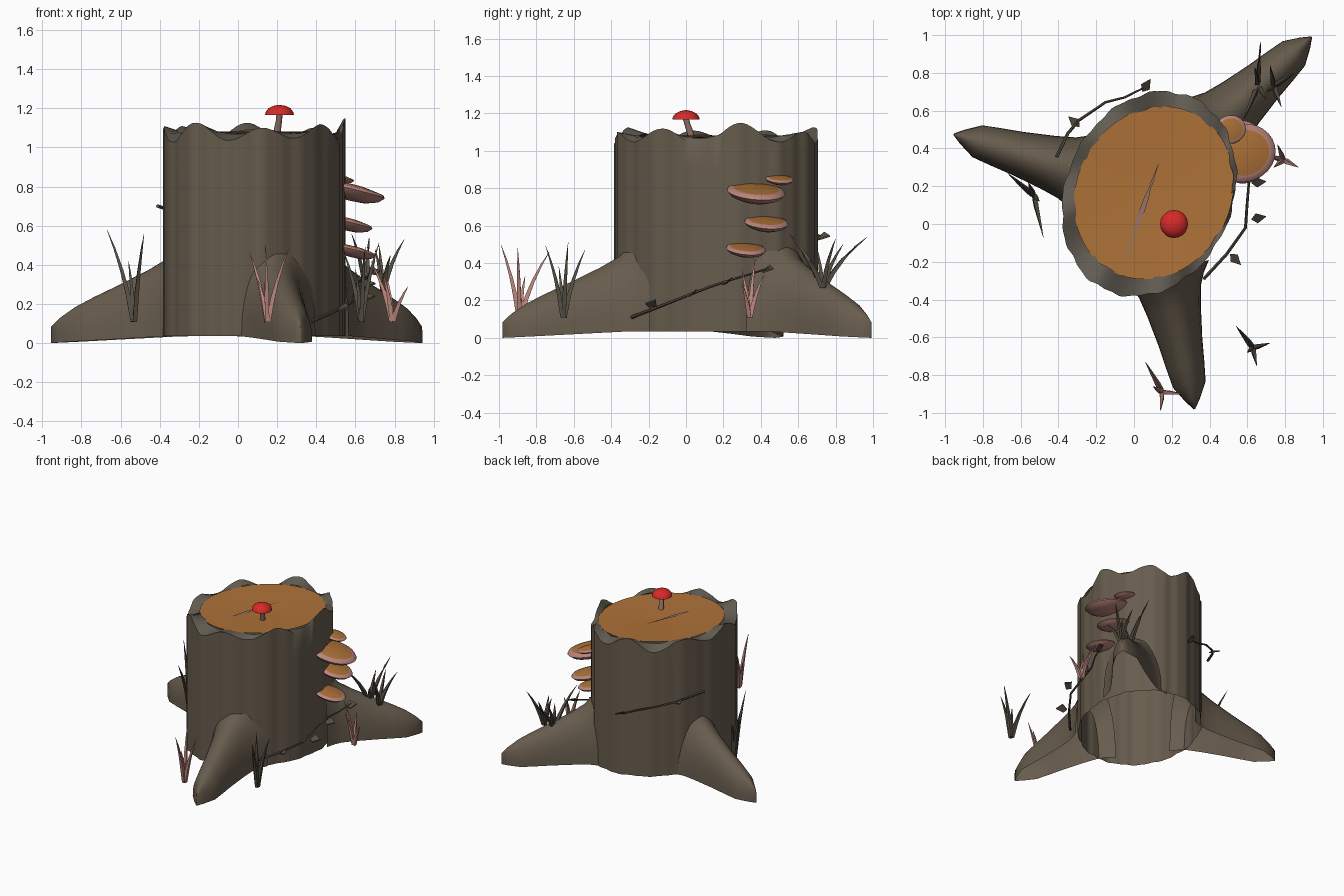
import bpy, bmesh, math, random
from mathutils import Vector, Matrix

if "Cube" in bpy.data.objects:
    bpy.data.objects.remove(bpy.data.objects["Cube"])

random.seed(4)


def mat(name, r, g, b):
    m = bpy.data.materials.new(name)
    m.diffuse_color = [((c / 255 + 0.055) / 1.055) ** 2.4 for c in (r, g, b)] + [1]
    m.use_nodes = True
    m.node_tree.nodes["Principled BSDF"].inputs["Base Color"].default_value = m.diffuse_color
    return m


BARK = mat("bark brown", 103, 92, 77)
RIM = mat("rim grey brown", 98, 93, 83)
WOOD = mat("cut wood orange", 174, 114, 56)
PINK = mat("dusty pink", 186, 134, 124)
RED = mat("mushroom red", 214, 42, 40)
DARK = mat("dry leaf", 84, 78, 67)
STEM = mat("stem tan", 150, 116, 104)


def finish(bm, name, mats, angle=45, recalc=True):
    if recalc:
        bmesh.ops.recalc_face_normals(bm, faces=bm.faces[:])
    me = bpy.data.meshes.new(name)
    bm.to_mesh(me)
    bm.free()
    for m in mats:
        me.materials.append(m)
    ob = bpy.data.objects.new(name, me)
    bpy.context.collection.objects.link(ob)
    bpy.ops.object.select_all(action='DESELECT')
    bpy.context.view_layer.objects.active = ob
    ob.select_set(True)
    bpy.ops.object.shade_smooth_by_angle(angle=math.radians(angle))
    return ob


def loft(bm, rings, closed=True, mat_of=lambda i: 0):
    """Bridge successive rings of points; returns the vertex rings."""
    vs = [[bm.verts.new(p) for p in r] for r in rings]
    n = len(rings[0])
    for i in range(len(vs) - 1):
        for j in range(n if closed else n - 1):
            k = (j + 1) % n
            f = bm.faces.new((vs[i][j], vs[i][k], vs[i + 1][k], vs[i + 1][j]))
            f.material_index = mat_of(i)
    return vs


def tube(bm, path, radii, sides=6):
    path = [Vector(p) for p in path]
    rings = []
    for i, p in enumerate(path):
        d = (path[min(i + 1, len(path) - 1)] - path[max(i - 1, 0)]).normalized()
        a = d.orthogonal().normalized()
        b = d.cross(a)
        rings.append([p + radii[i] * (a * math.cos(t) + b * math.sin(t))
                      for t in [2 * math.pi * k / sides for k in range(sides)]])
    vs = loft(bm, rings)
    bm.faces.new(vs[0])
    bm.faces.new(vs[-1])


# Trunk: leaning ellipse with bark ripples and a wavy broken lip
N = 128
TS = [2 * math.pi * i / N for i in range(N)]


def wall(t, z):
    k = 1 + 0.010 * math.sin(13 * t + 1) + 0.006 * math.sin(29 * t)
    return Vector((0.08 + 0.462 * k * math.cos(t), 0.16 + 0.542 * k * math.sin(t + 0.17), z))


def lip(t):
    spike = 0.035 * max(0, math.cos(t)) ** 40
    return 1.075 + 0.038 * math.sin(8 * t + 0.9) + 0.014 * math.sin(5 * t) + spike


def inner(t, s, z):
    return Vector((0.105 + 0.418 * s * math.cos(t), 0.165 + 0.452 * s * math.sin(t + 0.12), z))


bm = bmesh.new()
rings = [[wall(t, z) for t in TS] for z in (0.035, 0.3, 0.6, 0.9)]
rings.append([wall(t, lip(t)) for t in TS])
rings.append([inner(t, 1 + 0.012 * math.sin(21 * t), 1.078 + 0.25 * (lip(t) - 1.075)) for t in TS])
loft(bm, rings, mat_of=lambda i: 1 if i == 4 else 0)
finish(bm, "trunk", [BARK, RIM])

# Cut wood top
bm = bmesh.new()
vs = loft(bm, [[inner(t, s, z) for t in TS] for s, z in
               ((1.012, 1.082), (0.7, 1.077), (0.35, 1.071), (0.02, 1.066))])
bm.faces.new(vs[-1])
finish(bm, "cut_top", [WOOD])

# Crack across the cut top
bm = bmesh.new()
left, right = [], []
for i in range(13):
    f = i / 12
    w = 0.011 * math.sin(math.pi * f) * (0.35 + random.random())
    c = Vector((-0.06 + 0.19 * f, -0.22 + 0.54 * f, 1.0775 + 0.004 * abs(f - 0.5)))
    left.append(c + Vector((-w - 0.001, w * 0.3, 0)))
    right.append(c + Vector((w + 0.001, -w * 0.3, 0)))
loft(bm, [left, right], closed=False)
finish(bm, "top_crack", [STEM])

# Three roots: arched sections running from the trunk to a pointed tip
SECTIONS = ((-0.14, 0.235, 0.58), (-0.05, 0.195, 0.50), (0.04, 0.168, 0.435), (0.2, 0.145, 0.375),
            (0.45, 0.118, 0.295), (0.65, 0.102, 0.235), (0.8, 0.088, 0.185), (0.93, 0.038, 0.128),
            (1.0, 0.004, 0.085))
ROOTS = (("left_root", (-0.33, 0.29), (-0.955, 0.475)),
         ("front_root", (0.185, -0.33), (0.32, -0.98)),
         ("back_root", (0.47, 0.555), (0.94, 0.99)))
for name, a, tip in ROOTS:
    a, tip = Vector((*a, 0)), Vector((*tip, 0))
    side = Vector((0, 0, 1)).cross(tip - a).normalized()
    bm = bmesh.new()
    rings = []
    for f, hw, h in SECTIONS:
        z0 = 0.035 * (1 - max(f, 0))
        c = a.lerp(tip, f)
        rings.append([c + side * hw * math.cos(t) + Vector((0, 0, z0 + (h - z0) * math.sin(t) ** 0.85))
                      for t in [math.pi * k / 16 for k in range(16)]] + [c - side * hw + Vector((0, 0, z0))])
    vs = loft(bm, rings, closed=False)
    bm.faces.new(vs[-1])
    finish(bm, name, [BARK], 60)

# Shelf fungi: tilted discs, pink rim and underside, orange top
SHELVES = ((0.575, 0.375, 0.775, 0.18, 0.155), (0.56, 0.43, 0.61, 0.13, 0.118),
           (0.585, 0.32, 0.47, 0.125, 0.105), (0.51, 0.50, 0.845, 0.085, 0.075))
for i, (x, y, z, rx, ry) in enumerate(SHELVES):
    bm = bmesh.new()
    prof = ((0.05, -0.045), (0.5, -0.04), (0.85, -0.02), (1.0, 0.005), (0.95, 0.018), (0.78, 0.024),
            (0.4, 0.034), (0.05, 0.036))
    rings = [[(rx * s * math.cos(t), ry * s * math.sin(t), h * ry / 0.15)
              for t in [2 * math.pi * k / 28 for k in range(28)]] for s, h in prof]
    vs = loft(bm, rings, mat_of=lambda k: 1 if k >= 5 else 0)
    bm.faces.new(vs[0])
    bm.faces.new(vs[-1]).material_index = 1
    bm.transform(Matrix.Translation((x, y, z)) @ Matrix.Rotation(0.25, 4, 'Z')
                 @ Matrix.Rotation(math.radians(14), 4, 'Y'))
    finish(bm, f"shelf_fungus_{i + 1}", [PINK, WOOD], 60)

# Red mushroom
bm = bmesh.new()
tube(bm, [(0.20, 0.03, 1.06), (0.203, 0.022, 1.10), (0.21, 0.008, 1.14), (0.212, -0.002, 1.175)],
     [0.02, 0.018, 0.016, 0.016], 10)
finish(bm, "mushroom_stem", [STEM])
bm = bmesh.new()
prof = ((0.012, 1.172), (0.06, 1.166), (0.074, 1.166), (0.07, 1.182), (0.056, 1.2), (0.032, 1.212), (0.006, 1.217))
vs = loft(bm, [[(0.212 + r * math.cos(t), r * math.sin(t), z)
                for t in [2 * math.pi * k / 20 for k in range(20)]] for r, z in prof],
          mat_of=lambda k: 1 if k == 0 else 0)
bm.faces.new(vs[-1])
bm.faces.new(vs[0]).material_index = 1
finish(bm, "mushroom_cap", [RED, STEM], 60)

# Grass clumps: base point, colour, blade tips
CLUMPS = (
    ("left_grass", (-0.53, 0.15, 0.11), DARK,
     ((-0.67, 0.27, 0.58), (-0.48, -0.07, 0.56), (-0.56, 0.22, 0.42), (-0.5, 0.12, 0.36))),
    ("front_grass", (0.15, -0.89, 0.11), PINK,
     ((0.06, -0.73, 0.46), (0.26, -0.90, 0.48), (0.14, -0.99, 0.50), (0.1, -0.86, 0.33))),
    ("front_right_grass", (0.63, -0.655, 0.11), DARK,
     ((0.54, -0.54, 0.47), (0.72, -0.63, 0.51), (0.65, -0.75, 0.49), (0.6, -0.68, 0.38))),
    ("right_grass", (0.79, 0.34, 0.11), PINK,
     ((0.87, 0.30, 0.29), (0.68, 0.37, 0.42), (0.76, 0.42, 0.34), (0.74, 0.3, 0.36))),
    ("back_grass_inner", (0.655, 0.73, 0.27), DARK,
     ((0.67, 0.97, 0.54), (0.58, 0.55, 0.56), (0.70, 0.66, 0.42), (0.64, 0.83, 0.48))),
    ("back_grass_outer", (0.74, 0.73, 0.27), DARK,
     ((0.85, 0.80, 0.53), (0.72, 0.84, 0.50), (0.78, 0.62, 0.45), (0.70, 0.70, 0.48))))
for name, base, colour, tips in CLUMPS:
    bm = bmesh.new()
    b = Vector(base)
    for tip in tips:
        e = Vector(tip)
        out = Vector((e.x - b.x, e.y - b.y, 0))
        start = b + out * 0.06
        path = [start.lerp(e, f) - out * 0.5 * f * (1 - f) for f in (0, 0.3, 0.55, 0.8, 1)]
        tube(bm, path, [0.015, 0.016, 0.012, 0.007, 0.001], 4)
    finish(bm, name, [colour])


# Twigs with small diamond leaves
def twig(name, path, leaves):
    bm = bmesh.new()
    tube(bm, path, [0.010 - 0.005 * i / (len(path) - 1) for i in range(len(path))], 6)
    for x, y, z, ang in leaves:
        L = 0.075
        d = Vector((math.cos(ang), math.sin(ang), 0.15)) * L
        s = Vector((-math.sin(ang), math.cos(ang), 0.7)) * L * 0.36
        p = Vector((x, y, z))
        up = Vector((0, 0, 0.008))
        pts = [p - d * 0.4, p - s + up, p + d * 0.7, p + s + up]
        ridge = [p - d * 0.4 - up, p - s, p + d * 0.7 - up, p + s]
        loft(bm, [pts, ridge])
        bm.faces.new([bm.verts.new(q) for q in pts])
        bm.faces.new([bm.verts.new(q) for q in ridge])
    finish(bm, name, [DARK])


twig("right_twig", [(0.37, -0.29, 0.11), (0.49, -0.16, 0.16), (0.59, -0.02, 0.215), (0.60, 0.12, 0.27),
                    (0.61, 0.24, 0.31), (0.66, 0.34, 0.34), (0.69, 0.45, 0.375)],
     ((0.53, -0.18, 0.18, -0.8), (0.65, 0.03, 0.235, 0.2), (0.65, 0.22, 0.30, 0.1), (0.69, 0.43, 0.365, 0.8)))
twig("back_twig", [(-0.41, 0.355, 0.70), (-0.35, 0.48, 0.68), (-0.29, 0.55, 0.655), (-0.15, 0.645, 0.61),
                   (-0.05, 0.67, 0.575), (0.05, 0.72, 0.54)],
     ((-0.31, 0.535, 0.66, 2.4), (0.06, 0.725, 0.54, 1.0)))
